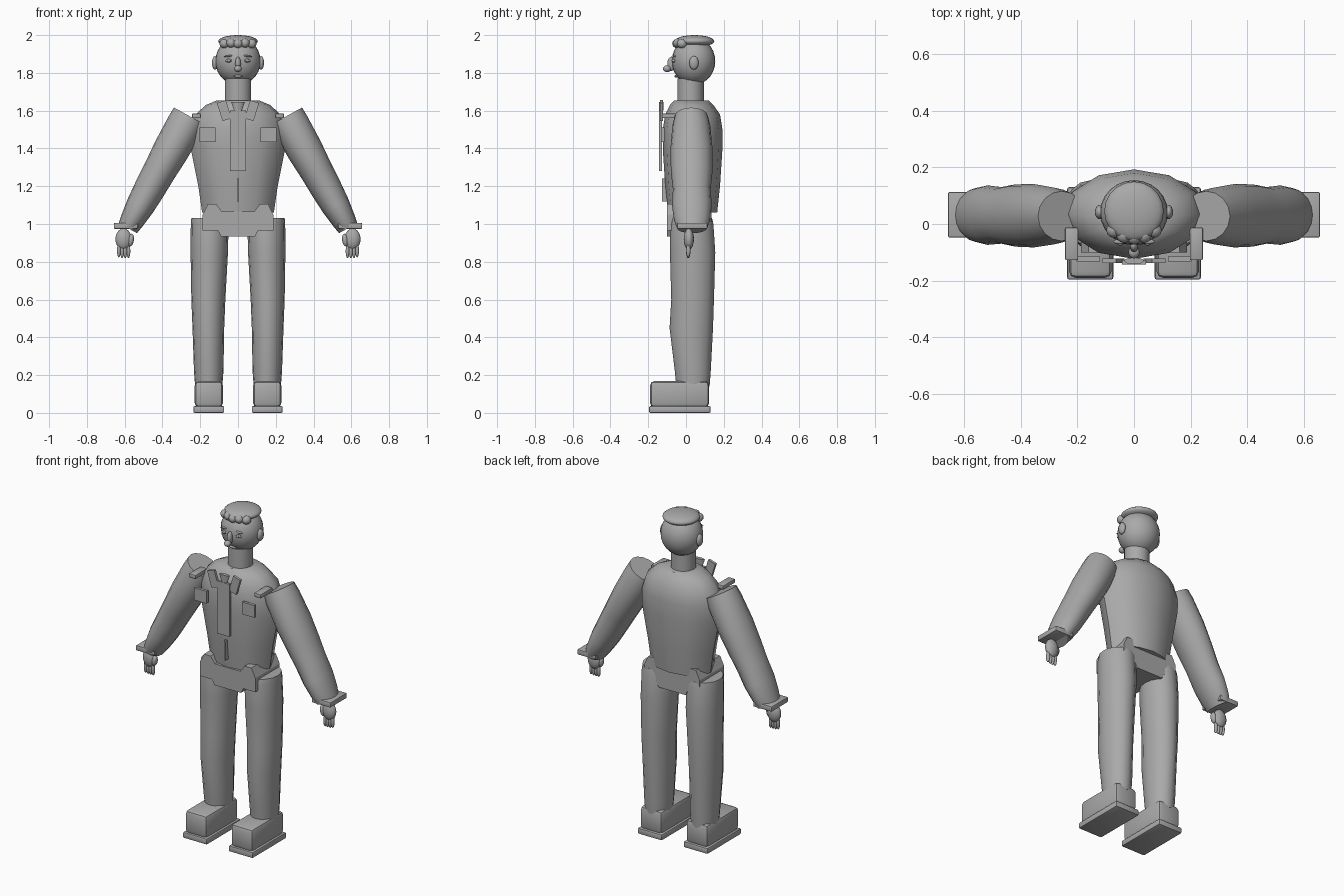
import bpy, bmesh, math
from mathutils import Vector, Matrix

cube = bpy.data.objects.get("Cube")
if cube:
    bpy.data.objects.remove(cube, do_unlink=True)

GREY = (0.4, 0.4, 0.4, 1)
mat = bpy.data.materials.new("plain grey")
mat.use_nodes = True
mat.diffuse_color = GREY
mat.node_tree.nodes["Principled BSDF"].inputs["Base Color"].default_value = GREY


def finish(name, bm, angle=40):
    bmesh.ops.recalc_face_normals(bm, faces=bm.faces)
    mesh = bpy.data.meshes.new(name)
    bm.to_mesh(mesh)
    bm.free()
    mesh.materials.append(mat)
    ob = bpy.data.objects.new(name, mesh)
    bpy.context.collection.objects.link(ob)
    bpy.ops.object.select_all(action='DESELECT')
    ob.select_set(True)
    bpy.context.view_layer.objects.active = ob
    bpy.ops.object.shade_smooth_by_angle(angle=math.radians(angle))
    return ob


def placed(loc, size, tilt=0):
    return (Matrix.Translation(loc) @ Matrix.Rotation(tilt, 4, 'Y')
            @ Matrix.Diagonal((*size, 1)))


def ball(name, loc, radii, tilt=0, seg=16):
    bm = bmesh.new()
    bmesh.ops.create_uvsphere(bm, u_segments=seg, v_segments=seg // 2 + 2,
                              radius=1, matrix=placed(loc, radii, tilt))
    return finish(name, bm, 60)


def box(name, lo, hi, bevel=0, tilt=0, segments=2):
    lo, hi = Vector(lo), Vector(hi)
    bm = bmesh.new()
    bmesh.ops.create_cube(bm, size=1, matrix=placed((lo + hi) / 2, hi - lo, tilt))
    if bevel:
        bmesh.ops.bevel(bm, geom=bm.edges[:], offset=bevel, segments=segments,
                        profile=0.5, affect='EDGES')
    return finish(name, bm, 30)


def loft(name, rings, sides=16, tilt=0):
    """Stack of ellipses, each given as centre (x, y, z) and radii (rx, ry)."""
    bm = bmesh.new()
    loops = []
    for x, y, z, rx, ry in rings:
        turn = Matrix.Rotation(tilt, 3, 'Y')
        loops.append([bm.verts.new(Vector((x, y, z)) + turn @ Vector(
            (rx * math.sin(2 * math.pi * i / sides),
             ry * math.cos(2 * math.pi * i / sides), 0))) for i in range(sides)])
    for a, b in zip(loops, loops[1:]):
        for i in range(sides):
            j = (i + 1) % sides
            bm.faces.new((a[i], a[j], b[j], b[i]))
    bm.faces.new(loops[0])
    bm.faces.new(loops[-1])
    return finish(name, bm)


# Torso, neck and head
loft("torso", [(0, 0.035, 1.06, 0.19, 0.13), (0, 0.035, 1.2, 0.21, 0.145),
               (0, 0.035, 1.4, 0.25, 0.158), (0, 0.035, 1.5, 0.25, 0.158),
               (0, 0.035, 1.58, 0.225, 0.145), (0, 0.03, 1.63, 0.17, 0.115),
               (0, 0.03, 1.655, 0.11, 0.09)], 12)
loft("neck", [(0, 0.024, 1.63, 0.07, 0.07), (0, 0.024, 1.77, 0.07, 0.07)])
ball("head", (0, 0.04, 1.862), (0.12, 0.115, 0.126), seg=24)

# Hair cap with a fringe of curls
ball("hair_cap", (0, 0.045, 1.968), (0.105, 0.105, 0.032), seg=20)
for i in range(-2, 3):
    ball("curl", (i * 0.036, -0.045 + 0.006 * i * i, 1.955 + 0.003 * (i % 2)),
         (0.026, 0.028, 0.025), seg=12)

# Face
ball("nose_bridge", (0, -0.077, 1.848), (0.015, 0.022, 0.038), seg=12)
ball("nose_tip", (0, -0.1, 1.822), (0.02, 0.022, 0.018), seg=12)
ball("mouth", (0, -0.052, 1.782), (0.024, 0.01, 0.007), seg=12)

# Waist block, a notched outline pushed back from the front
half = [(0.09, 0.935), (0.105, 0.965), (0.187, 0.965), (0.187, 1.05),
        (0.16, 1.105), (0.115, 1.105), (0.085, 1.065)]
outline = half + [(-x, z) for x, z in reversed(half)]
bm = bmesh.new()
front = bm.faces.new([bm.verts.new((x, -0.1, z)) for x, z in outline])
pushed = bmesh.ops.extrude_face_region(bm, geom=[front])["geom"]
bmesh.ops.translate(bm, vec=(0, 0.235, 0),
                    verts=[v for v in pushed if isinstance(v, bmesh.types.BMVert)])
finish("waist_block", bm, 20)

# Shirt front
box("placket", (-0.042, -0.143, 1.28), (0.042, -0.128, 1.6))
box("zip_strip", (-0.006, -0.128, 1.12), (0.006, -0.1, 1.24))
loft("tie_knot", [(0, -0.13, 1.6, 0.02, 0.012), (0, -0.13, 1.645, 0.036, 0.012)], 8)

for s in (1, -1):
    side = "left_" if s > 0 else "right_"

    def sbox(name, x0, x1, y0, y1, z0, z1, bevel=0, tilt=0, segments=2):
        return box(side + name, (min(s * x0, s * x1), y0, z0),
                   (max(s * x0, s * x1), y1, z1), bevel, s * tilt, segments)

    # Face details
    ball(side + "ear", (s * 0.122, 0.042, 1.853), (0.016, 0.025, 0.036))
    ball(side + "eye", (s * 0.048, -0.064, 1.865), (0.019, 0.009, 0.01), seg=12)
    ball(side + "pupil", (s * 0.048, -0.072, 1.865), (0.008, 0.005, 0.008), seg=8)
    ball(side + "brow", (s * 0.05, -0.062, 1.889), (0.024, 0.009, 0.005), s * 0.12, 12)

    # Collar, pocket and shoulder board
    sbox("collar", 0.048, 0.098, -0.138, -0.122, 1.55, 1.65, 0, 0.3)
    sbox("pocket", 0.12, 0.203, -0.132, -0.115, 1.435, 1.51)
    sbox("shoulder_board", 0.197, 0.243, -0.128, -0.012, 1.56, 1.585, 0.005)

    # Arm, running along a slanted line from shoulder to wrist
    start, end = Vector((0.255, 0.028, 1.57)), Vector((0.583, 0.032, 0.978))
    rings = []
    for t, rx, ry in ((0, 0.096, 0.088), (0.08, 0.098, 0.1), (0.3, 0.096, 0.112),
                      (0.5, 0.087, 0.11), (0.65, 0.083, 0.1), (0.8, 0.076, 0.105),
                      (0.93, 0.064, 0.095), (1, 0.055, 0.08)):
        p = start.lerp(end, t)
        rings.append((s * p.x, p.y, p.z, rx, ry))
    loft(side + "arm", rings, 16, -s * math.atan2(end.x - start.x, start.z - end.z))

    # Cuff and hand
    sbox("cuff", 0.53, 0.657, -0.048, 0.113, 0.974, 1.006, 0.006)
    ball(side + "palm", (s * 0.606, 0.015, 0.92), (0.043, 0.027, 0.056))
    ball(side + "thumb", (s * 0.567, 0.008, 0.915), (0.016, 0.018, 0.034), -s * 0.15, 12)
    for i in range(4):
        ball(side + "finger", (s * (0.58 + 0.017 * i), 0.012, 0.856 + 0.004 * (i == 3)),
             (0.0105, 0.012, 0.037), seg=10)

    # Leg
    loft(side + "leg", [(s * x, y, z, rx, ry) for x, y, z, rx, ry in (
        (0.155, 0.037, 0.14, 0.072, 0.088), (0.155, 0.036, 0.22, 0.078, 0.095),
        (0.157, 0.028, 0.45, 0.084, 0.115), (0.157, 0.035, 0.6, 0.09, 0.113),
        (0.152, 0.035, 0.85, 0.099, 0.12), (0.15, 0.03, 1.0, 0.1, 0.115),
        (0.15, 0.03, 1.032, 0.097, 0.108))])

    # Shoe
    sbox("sole", 0.073, 0.236, -0.196, 0.13, 0, 0.036, 0.007)
    sbox("shoe", 0.08, 0.229, -0.19, 0.122, 0.03, 0.168, 0.022)
